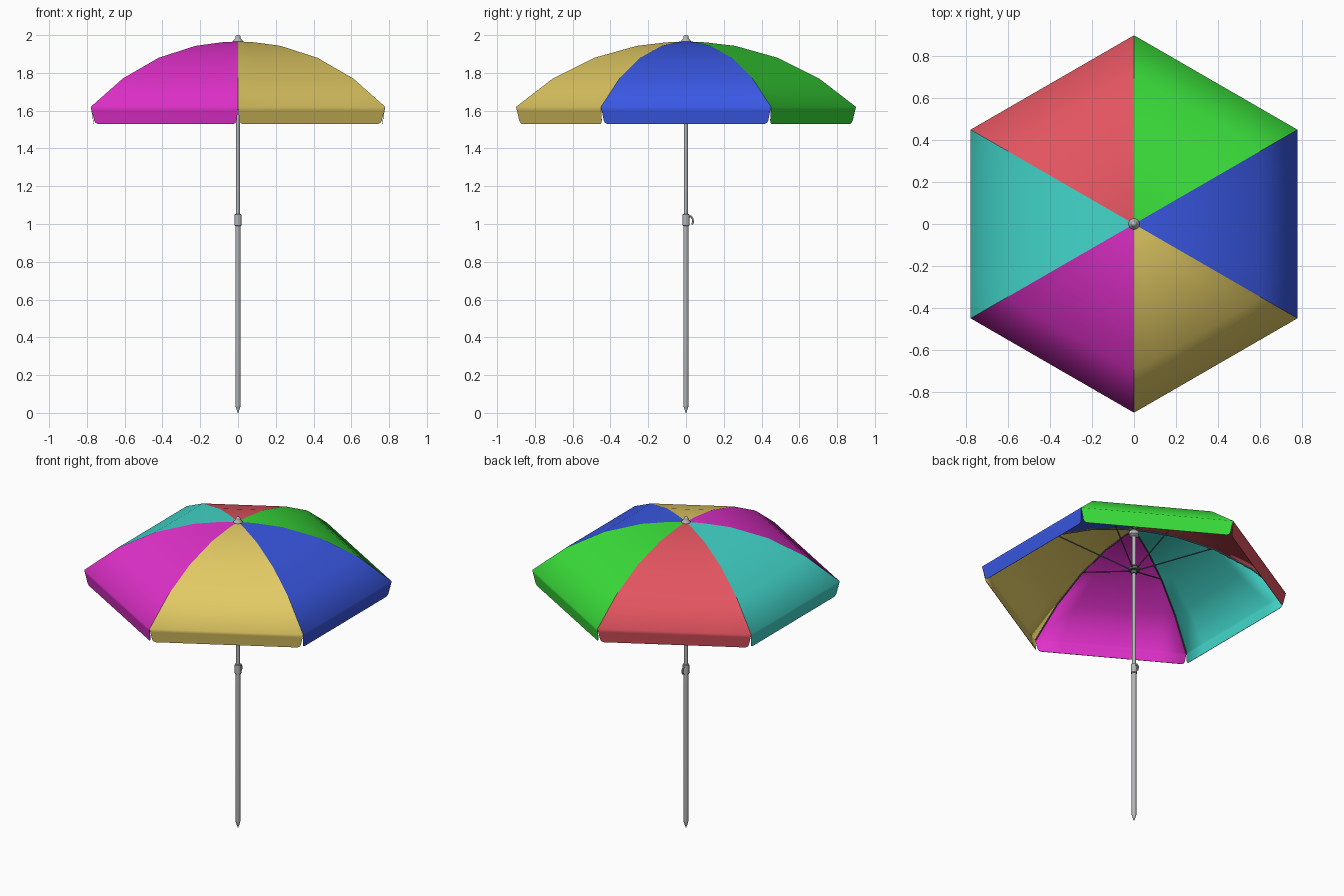
import bpy, bmesh, math
from mathutils import Vector

if "Cube" in bpy.data.objects:
    bpy.data.objects.remove(bpy.data.objects["Cube"])


def material(name, r, g, b):
    m = bpy.data.materials.new(name)
    lin = [(c / 255 / 12.92) if c < 11 else ((c / 255 + 0.055) / 1.055) ** 2.4 for c in (r, g, b)]
    m.diffuse_color = (*lin, 1)
    m.use_nodes = True
    m.node_tree.nodes["Principled BSDF"].inputs["Base Color"].default_value = m.diffuse_color
    return m


steel = material("light_steel", 182, 182, 184)
dark = material("dark_steel", 92, 94, 98)


def finish(name, bm, mat, angle):
    bmesh.ops.recalc_face_normals(bm, faces=bm.faces)
    me = bpy.data.meshes.new(name)
    bm.to_mesh(me)
    bm.free()
    me.materials.append(mat)
    ob = bpy.data.objects.new(name, me)
    bpy.context.collection.objects.link(ob)
    bpy.ops.object.select_all(action='DESELECT')
    ob.select_set(True)
    bpy.context.view_layer.objects.active = ob
    bpy.ops.object.shade_smooth_by_angle(angle=math.radians(angle))
    return ob


def lathe(name, profile, mat, n=20):
    bm = bmesh.new()
    rings = [[bm.verts.new((r * math.cos(2 * math.pi * i / n), r * math.sin(2 * math.pi * i / n), z))
              for i in range(n)] for r, z in profile]
    for a, b in zip(rings, rings[1:]):
        for i in range(n):
            j = (i + 1) % n
            bm.faces.new((a[i], a[j], b[j], b[i]))
    bm.faces.new(rings[0])
    bm.faces.new(rings[-1])
    return finish(name, bm, mat, 40)


def tubes(name, paths, radius, mat):
    cu = bpy.data.curves.new(name, 'CURVE')
    cu.dimensions = '3D'
    cu.bevel_depth = radius
    cu.bevel_resolution = 2
    cu.use_fill_caps = True
    for p in paths:
        s = cu.splines.new('POLY')
        s.points.add(len(p) - 1)
        for pt, co in zip(s.points, p):
            pt.co = (*co, 1)
    cu.materials.append(mat)
    ob = bpy.data.objects.new(name, cu)
    bpy.context.collection.objects.link(ob)
    bpy.ops.object.select_all(action='DESELECT')
    ob.select_set(True)
    bpy.context.view_layer.objects.active = ob
    bpy.ops.object.convert(target='MESH')
    bpy.ops.object.shade_smooth_by_angle(angle=math.radians(50))


def polar(r, deg, z):
    a = math.radians(deg)
    return Vector((r * math.cos(a), r * math.sin(a), z))


# canopy rib curve (radius, height)
RIB = [(0.012, 1.966), (0.10, 1.962), (0.26, 1.943), (0.485, 1.88), (0.705, 1.77), (0.9, 1.62)]
C30 = math.cos(math.radians(30))
# rows of a panel: distance out, half width, height; the last ones form the hanging flap
ROWS = [(r * C30, r / 2, z) for r, z in RIB]
ROWS += [(0.776, 0.446, 1.60), (0.768, 0.436, 1.55), (0.766, 0.430, 1.537), (0.765, 0.416, 1.53)]
COLS = 6


def panel(name, deg, mat):
    bm = bmesh.new()
    rad = math.radians(deg)
    out = Vector((math.cos(rad), math.sin(rad), 0))
    side = Vector((-math.sin(rad), math.cos(rad), 0))
    grid = []
    for d, w, z in ROWS:
        grid.append([bm.verts.new(out * d + side * w * (2 * i / COLS - 1) + Vector((0, 0, z)))
                     for i in range(COLS + 1)])
    for a, b in zip(grid, grid[1:]):
        for i in range(COLS):
            bm.faces.new((a[i], b[i], b[i + 1], a[i + 1]))
    # thin cloth lining
    ext = bmesh.ops.extrude_face_region(bm, geom=bm.faces[:], use_keep_orig=True)
    for v in ext["geom"]:
        if isinstance(v, bmesh.types.BMVert):
            v.co.x *= 0.997
            v.co.y *= 0.997
            if v.co.z > 1.61:
                v.co.z -= 0.003
    finish(name, bm, mat, 75)


# six coloured panels
for cname, deg, rgb in [("blue", 0, (58, 88, 228)), ("green", 60, (58, 222, 58)),
                        ("red", 120, (226, 84, 96)), ("teal", 180, (66, 214, 202)),
                        ("magenta", 240, (224, 48, 202)), ("yellow", 300, (226, 202, 100))]:
    panel("canopy_panel_" + cname, deg, material(cname + "_cloth", *rgb))

# ribs under the seams and stretchers down to the runner
ANGLES = range(30, 390, 60)
tubes("ribs", [[polar(r * 0.992, a, z - 0.009) for r, z in RIB] for a in ANGLES], 0.004, dark)
tubes("stretchers", [[polar(0.025, a, 1.69), polar(0.46, a, 1.876)] for a in ANGLES], 0.004, dark)

# pole with pointed foot
lathe("lower_pole", [(0.002, 0), (0.013, 0.035), (0.0135, 0.04), (0.0135, 1.0)], steel)
lathe("upper_pole", [(0.011, 0.98), (0.011, 1.965)], steel)

# height clamp with lever on the +y side
lathe("clamp", [(0.016, 0.99), (0.019, 0.993), (0.019, 1.049), (0.016, 1.052)], steel)
tubes("clamp_lever", [[(0, 0.015, 1.04), (0, 0.027, 1.04), (0, 0.035, 1.028), (0, 0.037, 1.012),
                       (0, 0.032, 0.998)]], 0.005, steel)

# runner, top hub and finial
lathe("runner", [(0.016, 1.66), (0.018, 1.68), (0.032, 1.682), (0.032, 1.70), (0.018, 1.702), (0.016, 1.72)], dark)
lathe("top_hub", [(0.016, 1.91), (0.03, 1.92), (0.03, 1.94), (0.016, 1.955)], steel)
lathe("finial", [(0.026, 1.958), (0.026, 1.968), (0.021, 1.975), (0.014, 1.983), (0.0135, 1.988),
                 (0.012, 1.994), (0.007, 1.999), (0.002, 2.0)], steel)
